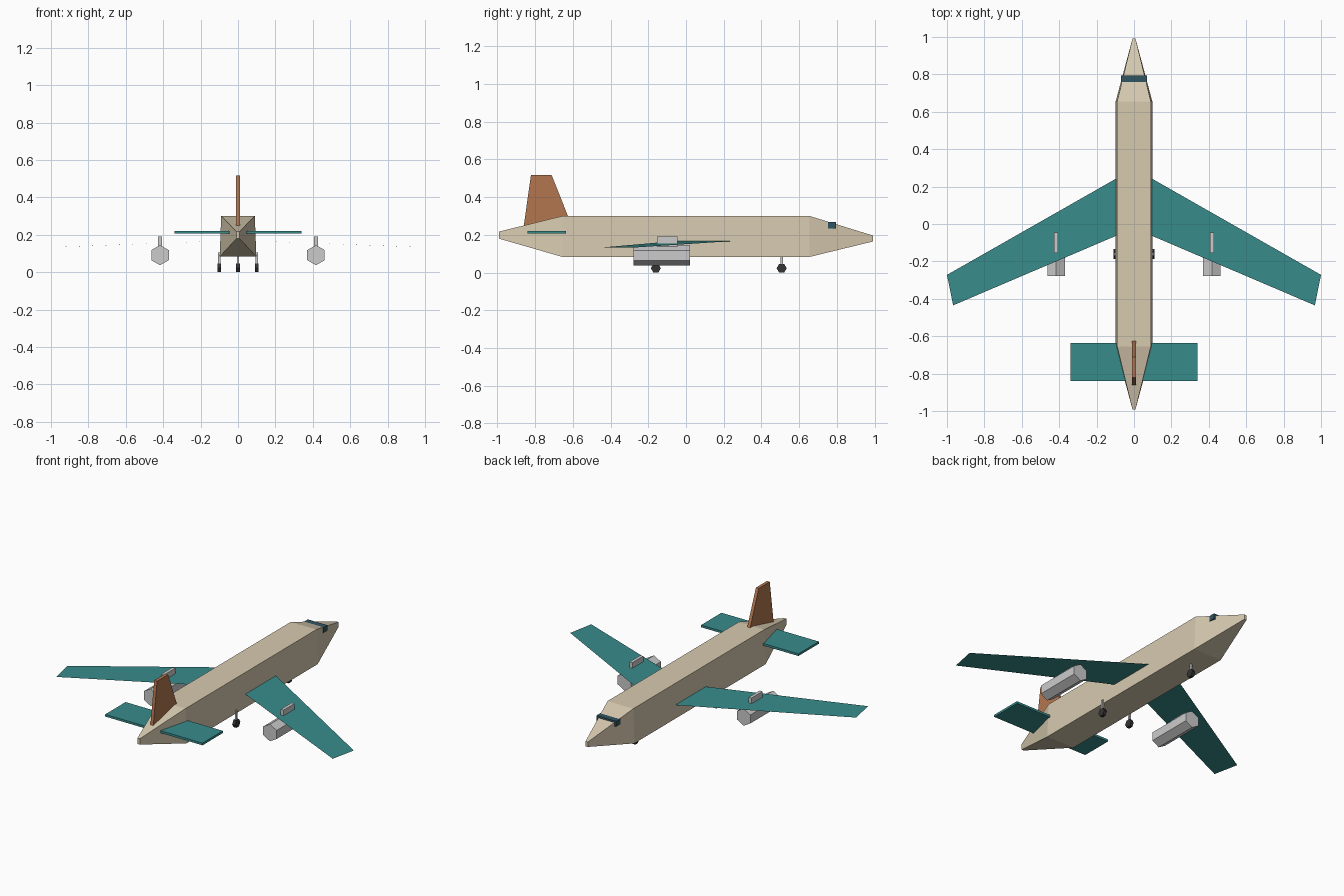
import bpy, bmesh, math

if "Cube" in bpy.data.objects:
    bpy.data.objects.remove(bpy.data.objects["Cube"])


def material(name, rgb):
    m = bpy.data.materials.new(name)
    m.diffuse_color = (*rgb, 1)
    m.use_nodes = True
    m.node_tree.nodes["Principled BSDF"].inputs["Base Color"].default_value = m.diffuse_color
    return m


CREAM = material("cream", (0.68, 0.59, 0.43))
TEAL = material("teal", (0.04, 0.26, 0.26))
RUST = material("rust", (0.45, 0.18, 0.08))
GLASS = material("dark_glass", (0.03, 0.09, 0.12))
RUBBER = material("rubber", (0.035, 0.035, 0.035))


def add_object(name, bm, mat=None):
    bmesh.ops.recalc_face_normals(bm, faces=bm.faces[:])
    me = bpy.data.meshes.new(name)
    bm.to_mesh(me)
    bm.free()
    ob = bpy.data.objects.new(name, me)
    bpy.context.collection.objects.link(ob)
    if mat:
        me.materials.append(mat)
    return ob


def loft(name, rings, mat=None):
    """Skin a list of point rings and cap both ends."""
    bm = bmesh.new()
    loops = [[bm.verts.new(p) for p in ring] for ring in rings]
    n = len(loops[0])
    for a, b in zip(loops, loops[1:]):
        for i in range(n):
            j = (i + 1) % n
            bm.faces.new((a[i], a[j], b[j], b[i]))
    bm.faces.new(loops[0])
    bm.faces.new(loops[-1])
    return add_object(name, bm, mat)


def box(name, x, y, z, mat=None):
    ring = [(x[0], y[0]), (x[1], y[0]), (x[1], y[1]), (x[0], y[1])]
    return loft(name, [[(*p, h) for p in ring] for h in z], mat)


def hexagon(cy, cz, r, start):
    return [(cy + r * math.cos(start + i * math.pi / 3),
             cz + r * math.sin(start + i * math.pi / 3)) for i in range(6)]


# Fuselage: four-sided tube tapering to nose (+y) and tail
stations = [(-0.992, 0.008, 0.008, 0.180, 0.217), (-0.655, 0.098, 0.090, 0.083, 0.300),
            (0.655, 0.098, 0.090, 0.083, 0.300), (0.992, 0.008, 0.008, 0.165, 0.196)]
loft("fuselage", [[(-wb, y, zb), (wb, y, zb), (wt, y, zt), (-wt, y, zt)]
                  for y, wb, wt, zb, zt in stations], CREAM)

# Cockpit window band
box("cockpit_window", (-0.069, 0.069), (0.753, 0.795), (0.234, 0.268), GLASS)

# Tail surfaces
box("tailplane", (-0.34, 0.34), (-0.84, -0.637), (0.206, 0.220), TEAL)
fin = [(-0.864, 0.22), (-0.60, 0.235), (-0.712, 0.516), (-0.822, 0.516)]
loft("tail_fin", [[(x, y, z) for y, z in fin] for x in (-0.01, 0.01)], RUST)

for side, s in (("left", -1), ("right", 1)):
    # Swept sheet-thin wing, drooping slightly to the tip
    bm = bmesh.new()
    outline = [(0.06, 0.263, 0.168), (1.0, -0.272, 0.133),
               (0.967, -0.435, 0.134), (0.06, -0.048, 0.168)]
    bm.faces.new([bm.verts.new((s * x, y, z)) for x, y, z in outline])
    wing = add_object(side + "_wing", bm, TEAL)
    if wing.data.polygons[0].normal.z < 0:
        wing.data.flip_normals()

    # Hexagonal engine and its pylon
    ex = 0.417 * s
    ring = hexagon(ex, 0.091, 0.054, math.pi / 2)
    loft(side + "_engine", [[(x, y, z) for x, z in ring] for y in (-0.277, 0.02)])
    box(side + "_engine_pylon", (ex - 0.01, ex + 0.01), (-0.155, -0.045), (0.10, 0.19))

# Landing gear: one nose wheel and two main wheels
for name, x, y in (("nose", 0, 0.507), ("left_main", -0.1, -0.16), ("right_main", 0.1, -0.16)):
    ring = hexagon(y, 0.0229, 0.0265, 0)
    loft(name + "_wheel", [[(x + d, py, pz) for py, pz in ring] for d in (-0.01, 0.01)], RUBBER)
    box(name + "_gear_leg", (x - 0.006, x + 0.006), (y - 0.006, y + 0.006), (0.024, 0.105))
